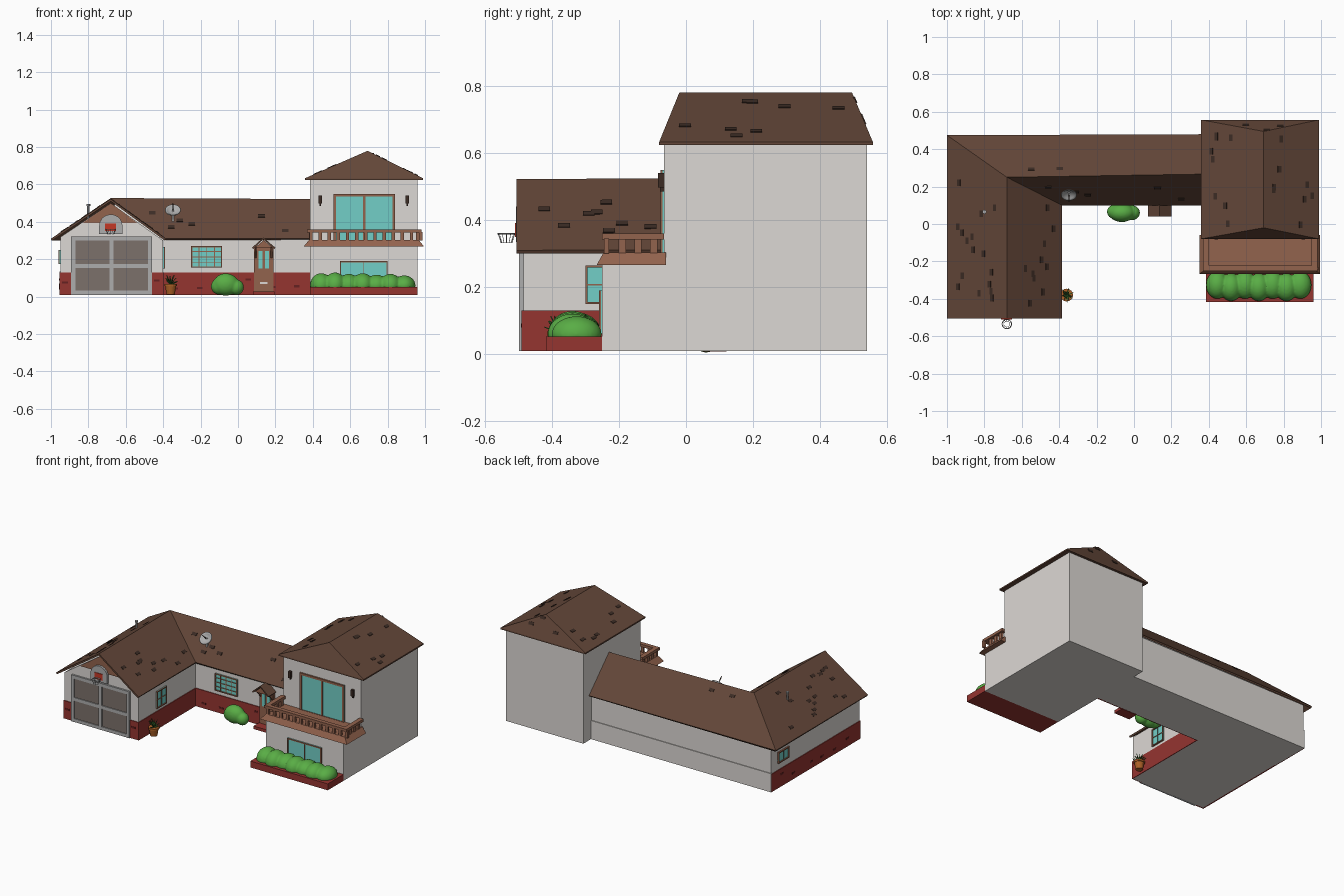
import bpy, bmesh, math, random
from mathutils import Vector, Matrix

if "Cube" in bpy.data.objects:
    bpy.data.objects.remove(bpy.data.objects["Cube"])
random.seed(4)

def mat(name, r, g, b):
    m = bpy.data.materials.new(name)
    m.diffuse_color = (r, g, b, 1)
    m.use_nodes = True
    m.node_tree.nodes["Principled BSDF"].inputs["Base Color"].default_value = m.diffuse_color
    return m

WHITE = mat("plaster", .72, .69, .66)
RED = mat("brick_red", .30, .035, .03)
DARKRED = mat("brick_dark", .13, .015, .015)
ROOF = mat("roof_brown", .125, .062, .04)
DARK = mat("shingle_dark", .045, .025, .018)
WOOD = mat("wood", .29, .125, .075)
GLASS = mat("glass", .17, .62, .57)
GREY = mat("light_grey", .42, .42, .42)
PANEL = mat("garage_panel", .20, .165, .145)
GREEN = mat("bush_green", .10, .42, .06)
LEAF = mat("leaf", .04, .14, .025)
CLAY = mat("clay", .42, .12, .02)
HOOP = mat("hoop_red", .55, .04, .02)

def finish(name, bm, m):
    bmesh.ops.recalc_face_normals(bm, faces=bm.faces)
    me = bpy.data.meshes.new(name)
    bm.to_mesh(me)
    bm.free()
    ob = bpy.data.objects.new(name, me)
    bpy.context.collection.objects.link(ob)
    me.materials.append(m)
    return ob

def boxes(name, m, *specs):
    bm = bmesh.new()
    for x0, x1, y0, y1, z0, z1 in specs:
        M = Matrix.Translation(((x0+x1)/2, (y0+y1)/2, (z0+z1)/2)) @ Matrix.Diagonal((x1-x0, y1-y0, z1-z0, 1))
        bmesh.ops.create_cube(bm, size=1, matrix=M)
    return finish(name, bm, m)

def poly(name, m, verts, faces, thick=0):
    bm = bmesh.new()
    vs = [bm.verts.new(v) for v in verts]
    for f in faces:
        bm.faces.new([vs[i] for i in f])
    ob = finish(name, bm, m)
    if thick:
        s = ob.modifiers.new("thick", 'SOLIDIFY')
        s.thickness, s.offset = thick, -1
    return ob

def prism(name, m, prof, axis, a, b):
    n = len(prof)
    put = (lambda p, t: (t, p[0], p[1])) if axis == 'x' else (lambda p, t: (p[0], t, p[1]))
    verts = [put(p, t) for t in (a, b) for p in prof]
    faces = [range(n), range(n, 2*n)] + [(i, (i+1) % n, (i+1) % n+n, i+n) for i in range(n)]
    return poly(name, m, verts, faces)

def window(name, axis, sgn, pos, u0, u1, z0, z1, cols, rows, f=.009, bar=.004):
    def B(a, b, c, d, t):
        lo, hi = sorted((pos-sgn*.004, pos+sgn*t))
        return (a, b, lo, hi, c, d) if axis == 'y' else (lo, hi, a, b, c, d)
    boxes(name+"_glass", GLASS, B(u0, u1, z0, z1, .004))
    parts = [B(u0, u0+f, z0, z1, .01), B(u1-f, u1, z0, z1, .01), B(u0, u1, z0, z0+f, .01), B(u0, u1, z1-f, z1, .01)]
    parts += [B(u-bar/2, u+bar/2, z0, z1, .008) for u in [u0+(u1-u0)*i/cols for i in range(1, cols)]]
    parts += [B(u0, u1, z-bar/2, z+bar/2, .008) for z in [z0+(z1-z0)*i/rows for i in range(1, rows)]]
    boxes(name+"_frame", WOOD, *parts)

def shingles(name, a, b, c, d, n):
    # loose shingles scattered over the slope a-b (eave) to d-c (ridge)
    a, b, c, d = map(Vector, (a, b, c, d))
    X = (b-a).normalized()
    Z = X.cross((d-a)).normalized()
    R = Matrix((X, Z.cross(X), Z)).transposed().to_4x4()
    bm = bmesh.new()
    for _ in range(n):
        u, v = random.uniform(.08, .92), random.uniform(.12, .85)
        p = a.lerp(b, u).lerp(d.lerp(c, u), v)
        bmesh.ops.create_cube(bm, size=1, matrix=Matrix.Translation(p) @ R @ Matrix.Diagonal((.035, .02, .006, 1)))
    return finish(name, bm, DARK)

def cyl(name, m, r1, r2, h, loc, seg=16):
    bm = bmesh.new()
    bmesh.ops.create_cone(bm, cap_ends=True, segments=seg, radius1=r1, radius2=r2, depth=h, matrix=Matrix.Translation(loc))
    return finish(name, bm, m)

def bush(name, blobs, floor):
    bm = bmesh.new()
    for x, y, z, rx, ry, rz in blobs:
        bmesh.ops.create_icosphere(bm, subdivisions=3, radius=1, matrix=Matrix.Translation((x, y, z)) @ Matrix.Diagonal((rx, ry, rz, 1)))
    for v in bm.verts:
        v.co.z = max(v.co.z, floor)
    ob = finish(name, bm, GREEN)
    r = ob.modifiers.new("blend", 'REMESH')
    r.mode, r.voxel_size, r.use_smooth_shade = 'VOXEL', .006, True
    s = ob.modifiers.new("soft", 'SMOOTH')
    s.iterations = 4

# walls
prism("garage_walls", WHITE, [(-.95, .01), (-.4, .01), (-.4, .3), (-.68, .5), (-.95, .318)], 'y', -.485, .2)
boxes("corner_walls", WHITE, (-.95, -.4, .19, .454, .01, .31))
prism("middle_walls", WHITE, [(.12, .01), (.454, .01), (.454, .31), (.25, .5), (.12, .315)], 'x', -.66, .39)
boxes("tower_lower", WHITE, (.385, .96, -.25, .54, .01, .28))
boxes("tower_upper", WHITE, (.385, .96, -.066, .54, .28, .632))
boxes("back_band", WHITE, (-.954, .385, .45, .459, .01, .135))
boxes("brick_band", RED, (-.955, -.945, -.489, .454, .01, .13), (-.405, -.395, -.489, .12, .01, .13),
      (-.955, -.89, -.49, -.48, .01, .13), (-.465, -.395, -.49, -.48, .01, .13), (-.4, .385, .115, .125, .01, .13))
bricks = []
for i in range(6):
    y, z, x = random.uniform(-.42, .4), random.uniform(.03, .1), -.35+.13*i
    bricks += [(-.957, -.95, y, y+.03, z, z+.012), (x, x+.03, .113, .12, z, z+.012)]
bricks += [(-.94, -.91, -.492, -.485, .07, .082), (-.45, -.42, -.492, -.485, .08, .092)]
boxes("brick_accents", DARKRED, *bricks)
prism("gable_panel", WOOD, [(-.83, .395), (-.68, .5), (-.54, .395)], 'y', -.492, -.48)

# main L-shaped roof
A, R0, B = (-1, -.505, .31), (-.68, -.505, .522), (-.385, -.505, .31)
V, R1, C = (-.385, .10, .312), (-.68, .25, .527), (-1, .475, .31)
D, R2, E = (.386, .10, .312), (.386, .267, .522), (.386, .48, .31)
poly("main_roof", ROOF, [A, R0, B, V, R1, C, D, R2, E], [(2, 3, 4, 1), (0, 1, 4, 5), (3, 6, 7, 4), (5, 4, 7, 8)], .012)
shingles("shingles_left", C, A, R0, R1, 16)
shingles("shingles_right", B, V, R1, R0, 10)
shingles("shingles_front", V, D, R2, R1, 6)
shingles("shingles_back", E, C, R1, R2, 2)

# tower hip roof
t = [(x, y, z) for z in (.624, .633) for x, y in ((.358, -.08), (.99, -.08), (.99, .557), (.358, .557))]
t += [(.693, -.02, .78), (.693, .495, .78)]
poly("tower_roof", ROOF, t, [(0, 1, 2, 3), (0, 1, 5, 4), (1, 2, 6, 5), (2, 3, 7, 6), (3, 0, 4, 7),
                             (4, 5, 8), (5, 6, 9, 8), (6, 7, 9), (7, 4, 8, 9)])
shingles("shingles_tower_right", t[5], t[6], t[9], t[8], 8)
shingles("shingles_tower_left", t[7], t[4], t[8], t[9], 8)
shingles("shingles_tower_back", t[6], t[7], t[9], t[9], 3)

# garage door: frame and four panels
boxes("garage_panels", PANEL, (-.885, -.465, -.491, -.48, .015, .315))
boxes("garage_frame", GREY, *[(x, x+.022, -.498, -.48, .01, .322) for x in (-.892, -.687, -.482)],
      *[(-.892, -.46, -.497, -.48, z, z+.022) for z in (.01, .152, .30)])

# basketball backboard, rim and net
arc = [(-.68+.062*math.cos(a*math.pi/10), .38+.06*math.sin(a*math.pi/10)) for a in range(11)]
prism("backboard", GREY, [(-.742, .335), (-.618, .335)] + arc, 'y', -.506, -.49)
boxes("backboard_target", HOOP, (-.71, -.652, -.51, -.5, .35, .392))
bpy.ops.mesh.primitive_torus_add(location=(-.68, -.535, .36), major_radius=.025, minor_radius=.0025, major_segments=20, minor_segments=6)
rim = bpy.context.object
rim.name = "rim"
rim.data.materials.append(GREY)
bm = bmesh.new()
bmesh.ops.create_cone(bm, cap_ends=False, segments=12, radius1=.016, radius2=.025, depth=.028, matrix=Matrix.Translation((-.68, -.535, .346)))
net = finish("net", bm, GREY)
w = net.modifiers.new("wire", 'WIREFRAME')
w.thickness = .002

# windows
window("middle_window", 'y', -1, .12, -.25, -.085, .155, .27, 4, 4, .006)
window("garage_side_window", 'x', 1, -.4, -.3, -.195, .15, .265, 2, 2, .006)
window("garage_small_window", 'x', -1, -.95, .27, .385, .175, .25, 2, 1, .008)
window("tower_lower_window", 'y', -1, -.25, .545, .80, .06, .19, 2, 1, .007)
window("balcony_door", 'y', -1, -.066, .51, .84, .29, .55, 2, 1, .014, .012)

# front door, step and porch roof
boxes("door", WOOD, (.085, .19, .108, .125, .01, .27))
boxes("door_panel", WOOD, (.1, .175, .104, .12, .03, .25))
boxes("door_glass", GLASS, (.109, .131, .101, .11, .15, .245), (.145, .167, .101, .11, .15, .245))
boxes("mail_slot", WHITE, (.118, .158, .1, .11, .068, .078))
boxes("door_step", RED, (.08, .195, .05, .12, .008, .028))
prism("porch_gable", WOOD, [(.09, .262), (.185, .262), (.1375, .302)], 'y', .048, .16)
poly("porch_roof", ROOF, [(.075, .04, .262), (.1355, .04, .316), (.2, .04, .262), (.075, .17, .262), (.1355, .17, .316), (.2, .17, .262)],
     [(0, 1, 4, 3), (1, 2, 5, 4)], .009)
for x in (.09, .175):
    prism("porch_bracket", WOOD, [(.055, .264), (.115, .264), (.115, .2)], 'x', x, x+.01)

# balcony: flared floor, balusters, rail
f = [(.35, -.266, .267), (.995, -.266, .267), (.995, -.06, .267), (.35, -.06, .267),
     (.38, -.246, .303), (.967, -.246, .303), (.967, -.06, .303), (.38, -.06, .303)]
poly("balcony_floor", WOOD, f, [(0, 1, 2, 3), (4, 5, 6, 7), (0, 1, 5, 4), (1, 2, 6, 5), (2, 3, 7, 6), (3, 0, 4, 7)])
bal = [(x-.009, x+.009, -.245, -.23, .3, .345) for x in [.39+.0489*i for i in range(13)]]
bal += [(x-.008, x+.008, y-.011, y+.011, .3, .345) for x in (.388, .96) for y in (-.19, -.143, -.096)]
boxes("balusters", WOOD, *bal)
boxes("balcony_rail", WOOD, (.37, .98, -.25, -.222, .342, .36), (.37, .4, -.25, -.066, .342, .36), (.95, .98, -.25, -.066, .342, .36))

# wall lamps
for x in (.44, .905):
    boxes("wall_lamp", DARK, (x-.009, x+.009, -.083, -.066, .497, .54), (x-.004, x+.004, -.078, -.066, .485, .5))

# planter, hedge and round bush
boxes("planter", RED, (.385, .96, -.418, -.25, .01, .053))
bush("hedge", [(.445+.074*i, -.332+.006*(-1)**i, .06, .06, .075, .066-.002*i+.006*(i % 2)) for i in range(7)], .045)
bush("round_bush", [(-.065, .06, .065, .07, .05, .06), (-.01, .06, .05, .042, .04, .042), (-.1, .065, .055, .045, .04, .045)], 0)

# potted plant
cyl("pot", CLAY, .022, .03, .045, (-.36, -.38, .035))
cyl("pot_rim", CLAY, .034, .034, .012, (-.36, -.38, .062))
lv, lf = [], []
for i in range(16):
    a, r, h = i*2.4, .022+.02*(i % 3)/2, .115-.016*(i % 3)
    c, s = math.cos(a), math.sin(a)
    k = len(lv)
    lv += [(-.36-.006*s, -.38+.006*c, .065), (-.36+.006*s, -.38-.006*c, .065), (-.36+r*c, -.38+r*s, h)]
    lf.append((k, k+1, k+2))
poly("pot_leaves", LEAF, lv, lf, .003)

# roof vent pipe
cyl("vent_pipe", GREY, .007, .007, .08, (-.8, .065, .455), 10)
cyl("vent_cap", GREY, .011, .011, .01, (-.8, .065, .49), 10)

# satellite dish
bm = bmesh.new()
bmesh.ops.create_uvsphere(bm, u_segments=24, v_segments=16, radius=.06)
bmesh.ops.delete(bm, geom=[v for v in bm.verts if v.co.z > -.04], context='VERTS')
bmesh.ops.transform(bm, matrix=Matrix.Translation((-.348, .125, .493)) @ Matrix.Rotation(math.radians(45), 4, 'X'), verts=bm.verts)
dish = finish("dish", bm, GREY)
s = dish.modifiers.new("thick", 'SOLIDIFY')
s.thickness = .004
for p in dish.data.polygons:
    p.use_smooth = True
boxes("dish_mount", GREY, (-.353, -.343, .165, .175, .39, .46))
feed = cyl("dish_feed", DARK, .003, .003, .05, (0, 0, 0), 8)
feed.location, feed.rotation_euler = (-.348, .137, .48), (math.radians(45), 0, 0)
